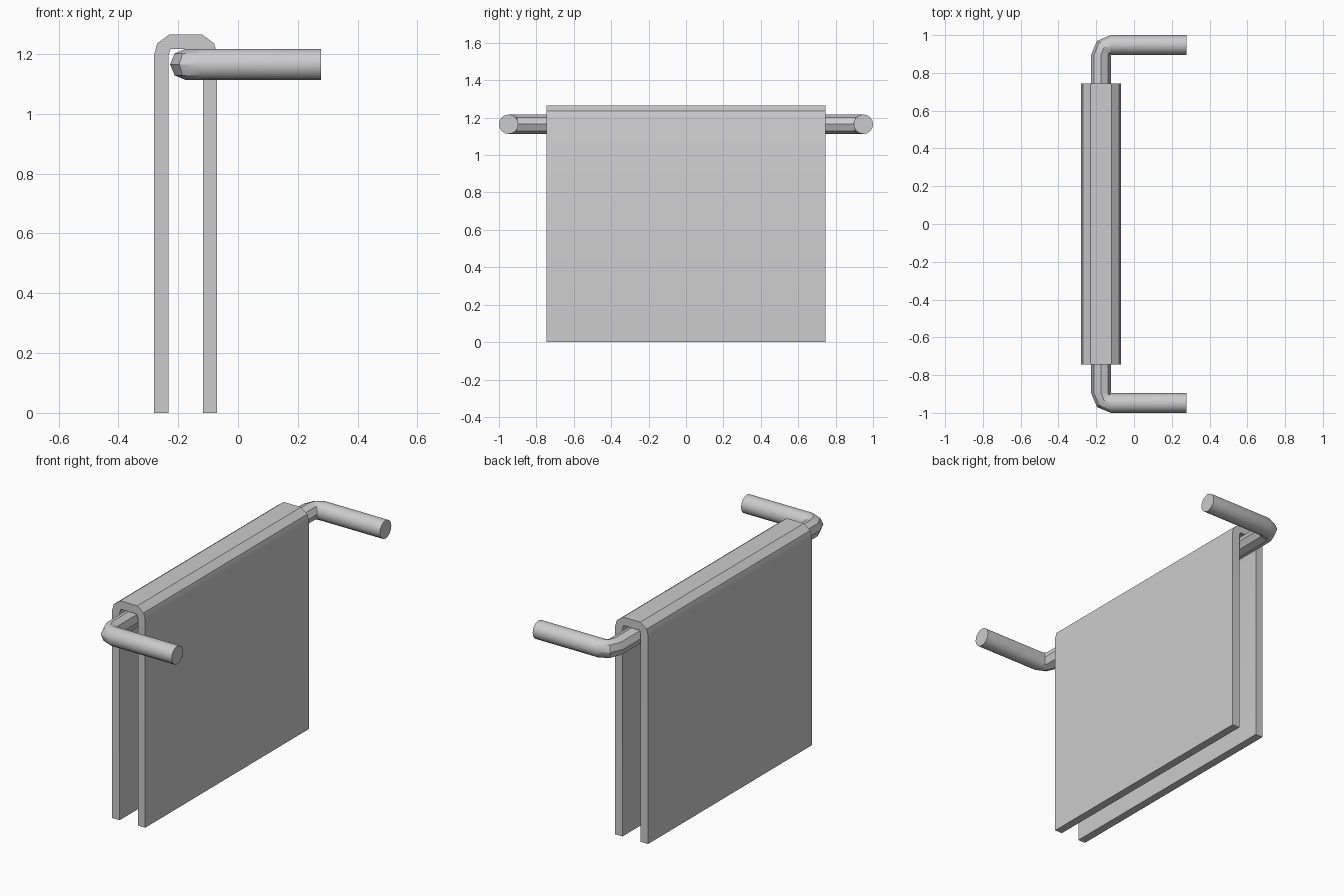
import bpy, bmesh
from math import sin, cos, pi
from mathutils import Vector

cube = bpy.data.objects.get("Cube")
if cube:
    bpy.data.objects.remove(cube)

grey = bpy.data.materials.new("plain_grey")
grey.use_nodes = True
colour = (0.6, 0.6, 0.6, 1)
grey.diffuse_color = colour
grey.node_tree.nodes["Principled BSDF"].inputs["Base Color"].default_value = colour


def finish(name, bm):
    bmesh.ops.recalc_face_normals(bm, faces=bm.faces)
    mesh = bpy.data.meshes.new(name)
    bm.to_mesh(mesh)
    bm.free()
    mesh.materials.append(grey)
    obj = bpy.data.objects.new(name, mesh)
    bpy.context.collection.objects.link(obj)
    bpy.ops.object.select_all(action='DESELECT')
    obj.select_set(True)
    bpy.context.view_layer.objects.active = obj
    bpy.ops.object.shade_smooth_by_angle(angle=pi / 6)
    return obj


# Towel: folded sheet profile extruded along the bar
HALF = 0.745
MID = -0.175
outer = [(0.105, 0), (0.105, 1.2), (0.095, 1.235), (0.055, 1.265)]
inner = [(0.058, 0), (0.058, 1.195), (0.05, 1.217)]
profile = outer + [(-x, z) for x, z in reversed(outer)]
profile += [(-x, z) for x, z in inner] + list(reversed(inner))
bm = bmesh.new()
face = bm.faces.new([bm.verts.new((MID + x, -HALF, z)) for x, z in profile])
swept = bmesh.ops.extrude_face_region(bm, geom=[face])
bmesh.ops.translate(bm, vec=(0, 2 * HALF, 0),
                    verts=[v for v in swept["geom"] if isinstance(v, bmesh.types.BMVert)])
finish("towel", bm)

# Rail: round arms, elbow bends and an eight-sided bar
SIDES = 16
R = 0.052
BEND = 0.053
HEIGHT = 1.165
PX, PY = MID + BEND, 1 - R - BEND


def ring(bm, centre, out, octagonal):
    """Cross-section; octagonal rings pull every second point onto a flat."""
    verts = []
    for i in range(SIDES):
        a = 2 * pi * i / SIDES
        r = R * cos(pi / 8) if octagonal and i % 2 else R
        verts.append(bm.verts.new(centre + out * (r * cos(a)) + Vector((0, 0, r * sin(a)))))
    return verts


stations = [(Vector((0.277, PY + BEND, HEIGHT)), Vector((0, 1, 0)), False)]
for step in range(3):
    a = pi / 2 + step * pi / 4
    out = Vector((cos(a), sin(a), 0))
    stations.append((Vector((PX, PY, HEIGHT)) + out * BEND, out, step > 0))
flip = Vector((1, -1, 1))
stations += [(c * flip, o * flip, k) for c, o, k in reversed(stations)]

bm = bmesh.new()
rings = [ring(bm, *s) for s in stations]
for a, b in zip(rings, rings[1:]):
    for i in range(SIDES):
        j = (i + 1) % SIDES
        bm.faces.new((a[i], a[j], b[j], b[i]))
bm.faces.new(rings[0])
bm.faces.new(rings[-1])
finish("towel_rail", bm)
